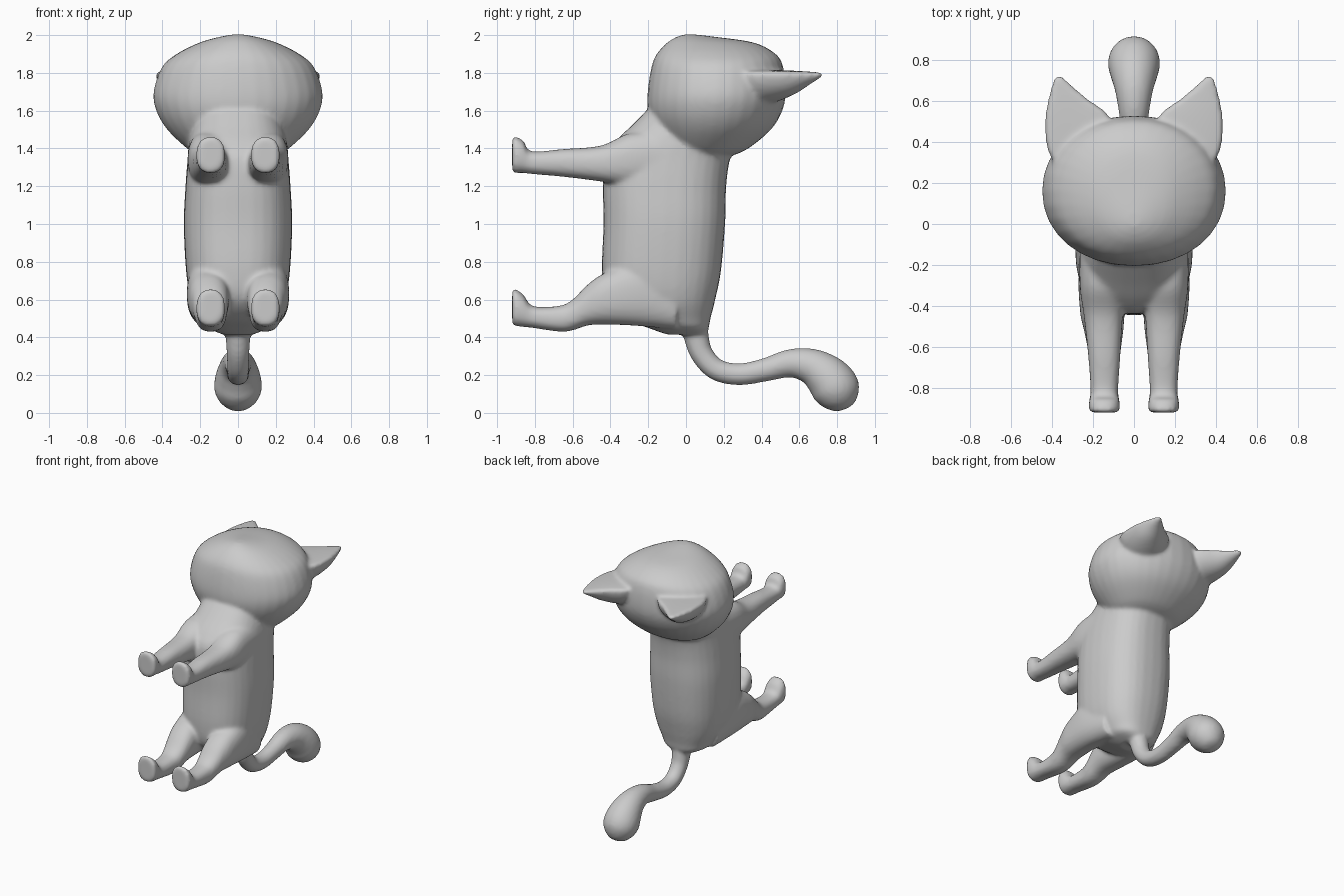
import bpy, bmesh, math
from mathutils import Vector

if "Cube" in bpy.data.objects:
    bpy.data.objects.remove(bpy.data.objects["Cube"], do_unlink=True)

grey = bpy.data.materials.new("soft_grey")
grey.use_nodes = True
grey.diffuse_color = (0.6, 0.6, 0.6, 1)
grey.node_tree.nodes["Principled BSDF"].inputs["Base Color"].default_value = (0.6, 0.6, 0.6, 1)

SIDES, STEPS = 32, 5


def smooth_rows(rows):
    """Catmull-Rom interpolation of the section numbers."""
    out = []
    for i in range(len(rows) - 1):
        quad = [rows[max(i - 1, 0)], rows[i], rows[i + 1], rows[min(i + 2, len(rows) - 1)]]
        for s in range(STEPS):
            t = s / STEPS
            out.append([b + 0.5 * t * (c - a + t * (2 * a - 5 * b + 4 * c - d + t * (3 * (b - c) + d - a)))
                        for a, b, c, d in zip(*quad)])
    return out + [list(rows[-1])]


def loft(name, rings, power=2.0, flat=1.0):
    """Skin superelliptic rings, each a centre and two half axes."""
    bm = bmesh.new()
    loops = []
    for centre, u, v in rings:
        loop = []
        for k in range(SIDES):
            a = math.tau * k / SIDES
            c = math.copysign(abs(math.cos(a)) ** (2 / power), math.cos(a))
            s = math.copysign(abs(math.sin(a)) ** (2 / power), math.sin(a))
            loop.append(bm.verts.new(centre + u * c + v * (s * flat if s > 0 else s)))
        loops.append(loop)
    for a, b in zip(loops, loops[1:]):
        for k in range(SIDES):
            n = (k + 1) % SIDES
            bm.faces.new((a[k], a[n], b[n], b[k]))
    bm.faces.new(loops[0])
    bm.faces.new(loops[-1])
    bmesh.ops.recalc_face_normals(bm, faces=bm.faces)
    mesh = bpy.data.meshes.new(name)
    bm.to_mesh(mesh)
    bm.free()
    mesh.materials.append(grey)
    obj = bpy.data.objects.new(name, mesh)
    bpy.context.collection.objects.link(obj)
    return obj


def upright(name, rows, power):
    """Rows: height, front y, back y, half width."""
    return loft(name, [(Vector((0, (f + b) / 2, z)), Vector((w, 0, 0)), Vector((0, (b - f) / 2, 0)))
                       for z, f, b, w in smooth_rows(rows)], power)


def leg(name, rows, side):
    """Rows: y, low z, high z, x centre, half width."""
    return loft(name, [(Vector((side * x, y, (lo + hi) / 2)), Vector((w, 0, 0)), Vector((0, 0, (hi - lo) / 2)))
                       for y, lo, hi, x, w in smooth_rows(rows)], 2.4)


def ear(name, side):
    """Rows: x, y, half width, depth of the rounded back."""
    rows = [(.25, .34, .14, .17), (.275, .45, .17, .16), (.335, .565, .112, .115),
            (.362, .655, .06, .06), (.375, .722, .018, .02)]
    return loft(name, [(Vector((side * x, y, 1.8)), Vector((side * .88 * w, -.47 * w, 0)), Vector((0, 0, d)))
                       for x, y, w, d in smooth_rows(rows)], 2.0, .1)


# Torso and head
parts = [
    upright("torso", [(.415, -.1, .1, .08), (.45, -.2, .12, .16), (.5, -.32, .13, .2), (.6, -.42, .155, .25),
                      (.75, -.445, .185, .275), (1, -.437, .207, .287), (1.2, -.44, .213, .278),
                      (1.35, -.43, .235, .267), (1.43, -.38, .28, .26), (1.52, -.29, .3, .24),
                      (1.62, -.19, .2, .2)], 2.5),
    upright("head", [(1.36, -.02, .24, .2), (1.4, -.1, .33, .27), (1.5, -.165, .45, .375), (1.6, -.2, .51, .433),
                     (1.7, -.203, .528, .447), (1.83, -.183, .515, .403), (1.9, -.155, .475, .325),
                     (1.96, -.1, .36, .205), (1.99, -.05, .16, .1), (2.003, -.01, .05, .03)], 2.1),
]

# Legs with flat paw soles, and ears
FRONT = [(-.92, 1.275, 1.455, .145, .069), (-.905, 1.27, 1.463, .145, .076), (-.86, 1.27, 1.44, .145, .074),
         (-.82, 1.265, 1.385, .145, .067), (-.65, 1.25, 1.397, .145, .078), (-.45, 1.225, 1.415, .15, .095),
         (-.3, 1.2, 1.48, .155, .11), (-.1, 1.2, 1.5, .155, .11)]
HIND = [(-.92, .465, .65, .145, .069), (-.905, .46, .657, .145, .076), (-.86, .455, .625, .145, .074),
        (-.81, .45, .565, .145, .067), (-.67, .43, .567, .145, .073), (-.6, .437, .6, .145, .083),
        (-.52, .463, .68, .148, .096), (-.43, .468, .74, .155, .108), (-.25, .46, .8, .16, .11),
        (-.05, .44, .7, .14, .1)]
for side, label in ((1, "left"), (-1, "right")):
    parts += [leg("front_leg_" + label, FRONT, side), leg("hind_leg_" + label, HIND, side),
              ear("ear_" + label, side)]

# Tail: y, z and radius along its curve
tail = smooth_rows([(.03, .52, .075), (.055, .4, .066), (.085, .31, .06), (.16, .23, .058), (.28, .204, .058),
                    (.42, .228, .062), (.55, .262, .075), (.66, .247, .095), (.74, .195, .118),
                    (.79, .135, .127), (.82, .08, .108), (.842, .035, .062), (.848, .022, .02)])
rings = []
for i, (y, z, r) in enumerate(tail):
    before, after = tail[max(i - 1, 0)], tail[min(i + 1, len(tail) - 1)]
    along = Vector((0, after[0] - before[0], after[1] - before[1])).normalized()
    rings.append((Vector((0, y, z)), Vector((r, 0, 0)), Vector((0, -along.z, along.y)) * r))
parts.append(loft("tail", rings))

# Fuse everything into one soft skin
bpy.ops.object.select_all(action='DESELECT')
for part in parts:
    part.select_set(True)
bpy.context.view_layer.objects.active = parts[0]
bpy.ops.object.join()
cat = bpy.context.view_layer.objects.active
cat.name = "cat"
bpy.ops.object.shade_smooth()
fuse = cat.modifiers.new("Fuse", 'REMESH')
fuse.mode = 'VOXEL'
fuse.voxel_size = 0.013
fuse.use_smooth_shade = True
soften = cat.modifiers.new("Soften", 'SMOOTH')
soften.factor = 0.5
soften.iterations = 7
